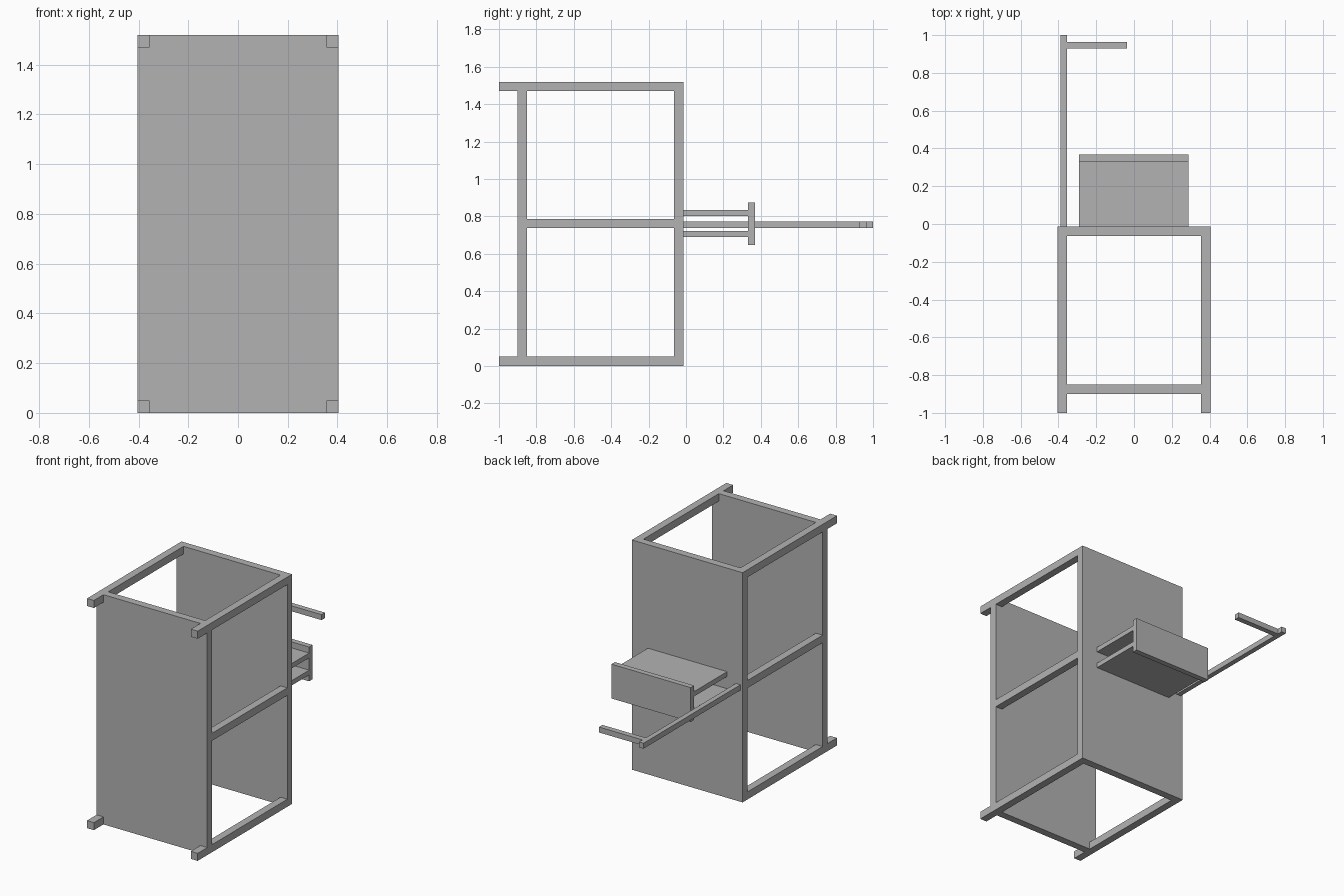
import bpy
import bmesh

cube = bpy.data.objects.get("Cube")
if cube:
    bpy.data.objects.remove(cube, do_unlink=True)

grey = bpy.data.materials.new("plain grey")
grey.use_nodes = True
colour = (0.45, 0.45, 0.45, 1)
grey.diffuse_color = colour
grey.node_tree.nodes["Principled BSDF"].inputs["Base Color"].default_value = colour


def box(name, x, y, z):
    """Box spanning the (low, high) ranges on each axis."""
    bm = bmesh.new()
    bmesh.ops.create_cube(bm, size=1)
    for v in bm.verts:
        v.co = [r[0] if c < 0 else r[1] for c, r in zip(v.co, (x, y, z))]
    mesh = bpy.data.meshes.new(name)
    bm.to_mesh(mesh)
    bm.free()
    mesh.materials.append(grey)
    obj = bpy.data.objects.new(name, mesh)
    bpy.context.collection.objects.link(obj)
    return obj


HALF, INNER = 0.405, 0.355      # outer and inner half width of the frame
HEIGHT, BAR = 1.52, 0.05
FRONT = (-0.9, -0.85)
BACK = (-0.063, -0.013)
TIP = -1.0                      # ends of the projecting rails

# Side frames: rails, posts and a middle bar on each side
for side, x in (("left", (INNER, HALF)), ("right", (-HALF, -INNER))):
    box(side + "_bottom_rail", x, (TIP, BACK[1]), (0, BAR))
    box(side + "_top_rail", x, (TIP, BACK[1]), (HEIGHT - BAR, HEIGHT))
    box(side + "_front_post", x, FRONT, (BAR, HEIGHT - BAR))
    box(side + "_back_post", x, BACK, (BAR, HEIGHT - BAR))
    box(side + "_middle_rail", x, (FRONT[1], BACK[0]), (0.737, 0.787))

# Solid panels closing the front and back
box("front_panel", (-INNER, INNER), FRONT, (0, HEIGHT))
box("back_panel", (-INNER, INNER), BACK, (0, HEIGHT))

# Two shelves joined by an upright plate behind the back panel
shelf_x = (-0.292, 0.288)
box("upper_shelf", shelf_x, (BACK[1], 0.332), (0.803, 0.835))
box("lower_shelf", shelf_x, (BACK[1], 0.332), (0.69, 0.722))
box("shelf_end_plate", shelf_x, (0.332, 0.368), (0.648, 0.875))

# Long arm with a crossbar near its tip
arm_z = (0.738, 0.774)
box("long_arm", (-0.389, -0.356), (BACK[1], 1.0), arm_z)
box("arm_crossbar", (-0.356, -0.038), (0.928, 0.964), arm_z)
